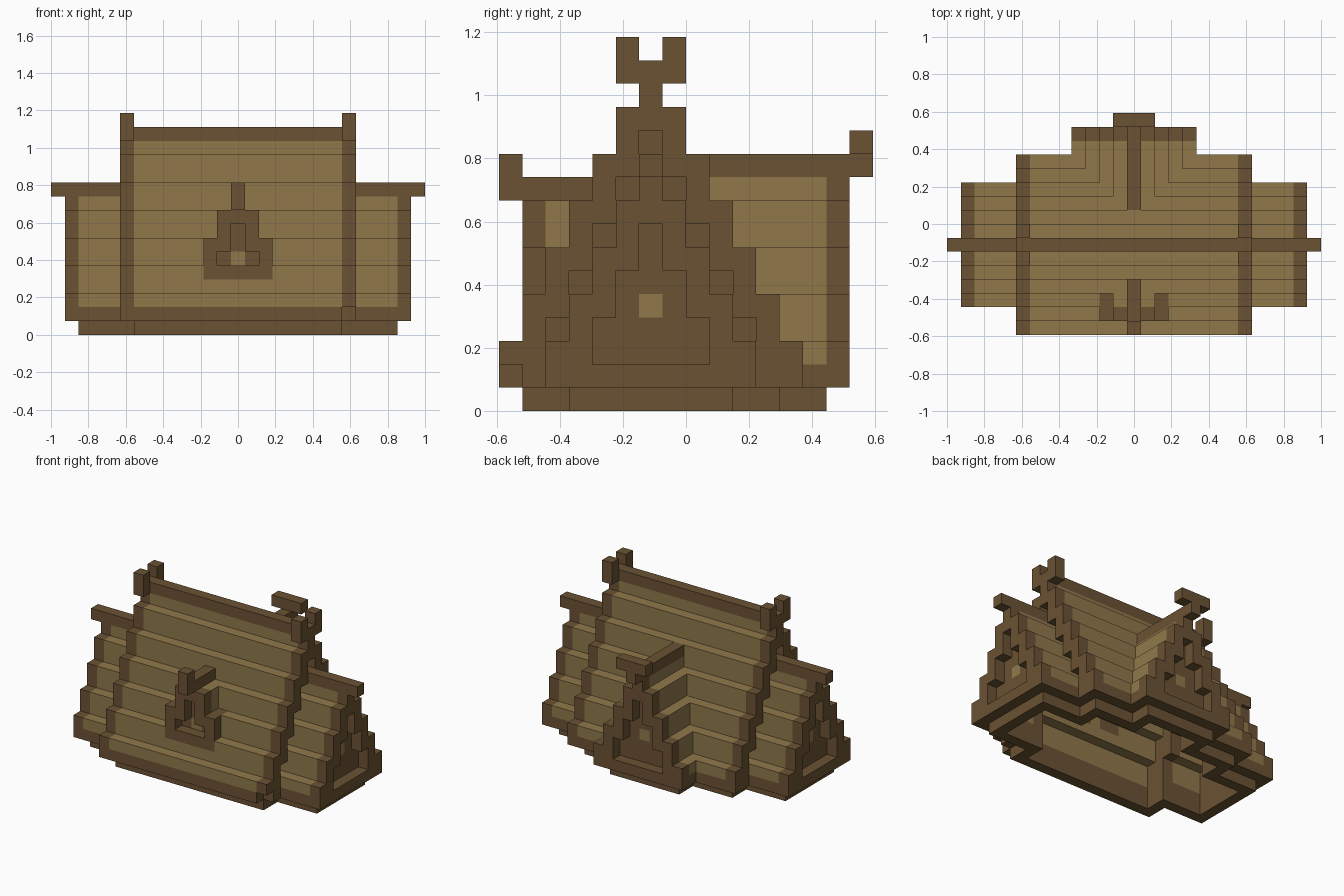
import bpy, bmesh
from mathutils import Vector

if "Cube" in bpy.data.objects:
    bpy.data.objects.remove(bpy.data.objects["Cube"])

U = 2 / 27                      # one block
ORIGIN = Vector((13.5, 8, 0))   # block coordinates of the model's centre


def make_material(name, rgb):
    linear = [((c / 255 + 0.055) / 1.055) ** 2.4 for c in rgb] + [1]
    mat = bpy.data.materials.new(name)
    mat.use_nodes = True
    mat.diffuse_color = linear
    mat.node_tree.nodes["Principled BSDF"].inputs["Base Color"].default_value = linear
    return mat


MATERIALS = [make_material("dark timber", (107, 82, 51)),
             make_material("straw thatch", (144, 121, 75))]
DARK, LIGHT = 0, 1
cells = {}                      # block position -> (part, colour)


def block(part, xs, ys, zs, colour=DARK):
    for x in xs:
        for y in ys:
            for z in zs:
                cells[x, y, z] = (part, colour)


def span(a, b):
    return range(a, b + 1)


class Gable:
    """Stepped gable roof running along x or y, with a rim and a wall at its ends."""

    def __init__(self, name, axis, centre, levels, lo, hi, ends):
        self.name, self.axis, self.centre, self.levels = name, axis, centre, levels
        self.lo, self.hi, self.ends = lo, hi, ends

    def pos(self, s, d, z):
        t = self.centre + d
        return (s, t, z) if self.axis == "x" else (t, s, z)

    def build(self):
        top = self.levels - 1
        walls = [e + 1 if e == self.lo else e - 1 for e in self.ends]
        for s in span(self.lo, self.hi):
            rim = s in self.ends
            for d in span(-top, top):
                m = top - abs(d)
                # overlapping steps of the roof; the second one stands on the base
                low = 1 if m == 0 else 0 if m == 1 and not rim else 2 * m
                for z in span(low, 2 * m + 2):
                    edge = rim or z < 2 or z == 2 * top + 2
                    cells[self.pos(s, d, z)] = (self.name + "_roof", DARK if edge else LIGHT)
                if rim:
                    cells[self.pos(s, d, 1)] = (self.name + "_roof", DARK)
                elif s in walls and m > 1:
                    for z in range(2 * m):
                        spot = d == 0 and z == 4
                        cells[self.pos(s, d, z)] = (self.name + "_wall", LIGHT if spot else DARK)

    def hollow(self):
        top = self.levels - 1
        lo = self.lo + 2 if self.lo in self.ends else self.lo
        hi = self.hi - 2 if self.hi in self.ends else self.hi
        for s in span(lo, hi):
            for d in span(2 - top, top - 2):
                for z in range(2 * (top - abs(d))):
                    cells.pop(self.pos(s, d, z), None)


# Low side wings, rear cross gable and tall main hall, opened into one room
houses = [Gable("wing", "x", 6, 5, 1, 25, (1, 25)),
          Gable("rear_gable", "y", 13, 5, 6, 14, (14,)),
          Gable("main", "x", 6, 7, 5, 21, (5, 21))]
for house in houses:
    house.build()
for house in houses:
    house.hollow()
cells.pop((21, 0, 1))           # chipped front corner

# Ridge ends
block("wing_ridge_end", (0, 26), [6], [10])
block("ridge_horn", (5, 21), (5, 7), (14, 15))
block("rear_ridge_end", [13], [15], [10])
block("rear_crossbar", span(12, 14), [15], [11])

# Small front dormer
block("dormer_surround", span(11, 15), [2], (5, 6))
block("dormer_surround", span(11, 15), [1], [4])
block("dormer_window", [13], [2], [5], LIGHT)
block("dormer_wall", [13], [2], (7, 8))
block("dormer_rim", (11, 15), [1], (5, 6))
block("dormer_rim", (12, 14), [1], (6, 7, 8))
block("dormer_roof", (12, 14), [2], (7, 8), LIGHT)
block("dormer_ridge", [13], span(0, 3), [9])
block("dormer_ridge", [13], [1], [8])
block("dormer_post", [13], [0], [10])

# Turn the blocks of each part into a mesh of its exposed faces
for part in sorted({p for p, _ in cells.values()}):
    bm = bmesh.new()
    verts = {}

    def corner(v):
        key = tuple(round(c) for c in v)
        if key not in verts:
            verts[key] = bm.verts.new((Vector(key) - ORIGIN) * U)
        return verts[key]

    for cell, (owner, colour) in cells.items():
        if owner != part:
            continue
        for axis in range(3):
            for side in (0, 1):
                near = list(cell)
                near[axis] += 2 * side - 1
                if tuple(near) in cells:
                    continue
                a, b = (axis + 1) % 3, (axis + 2) % 3
                ring = []
                for p, q in ((0, 0), (1, 0), (1, 1), (0, 1)):
                    v = list(cell)
                    v[axis] += side
                    v[a] += p
                    v[b] += q
                    ring.append(corner(v))
                face = bm.faces.new(ring if side else ring[::-1])
                face.material_index = colour
    bmesh.ops.dissolve_limit(bm, angle_limit=0.01, verts=bm.verts, edges=bm.edges,
                             delimit={"MATERIAL", "NORMAL"})
    mesh = bpy.data.meshes.new(part)
    bm.to_mesh(mesh)
    bm.free()
    for mat in MATERIALS:
        mesh.materials.append(mat)
    bpy.context.collection.objects.link(bpy.data.objects.new(part, mesh))
